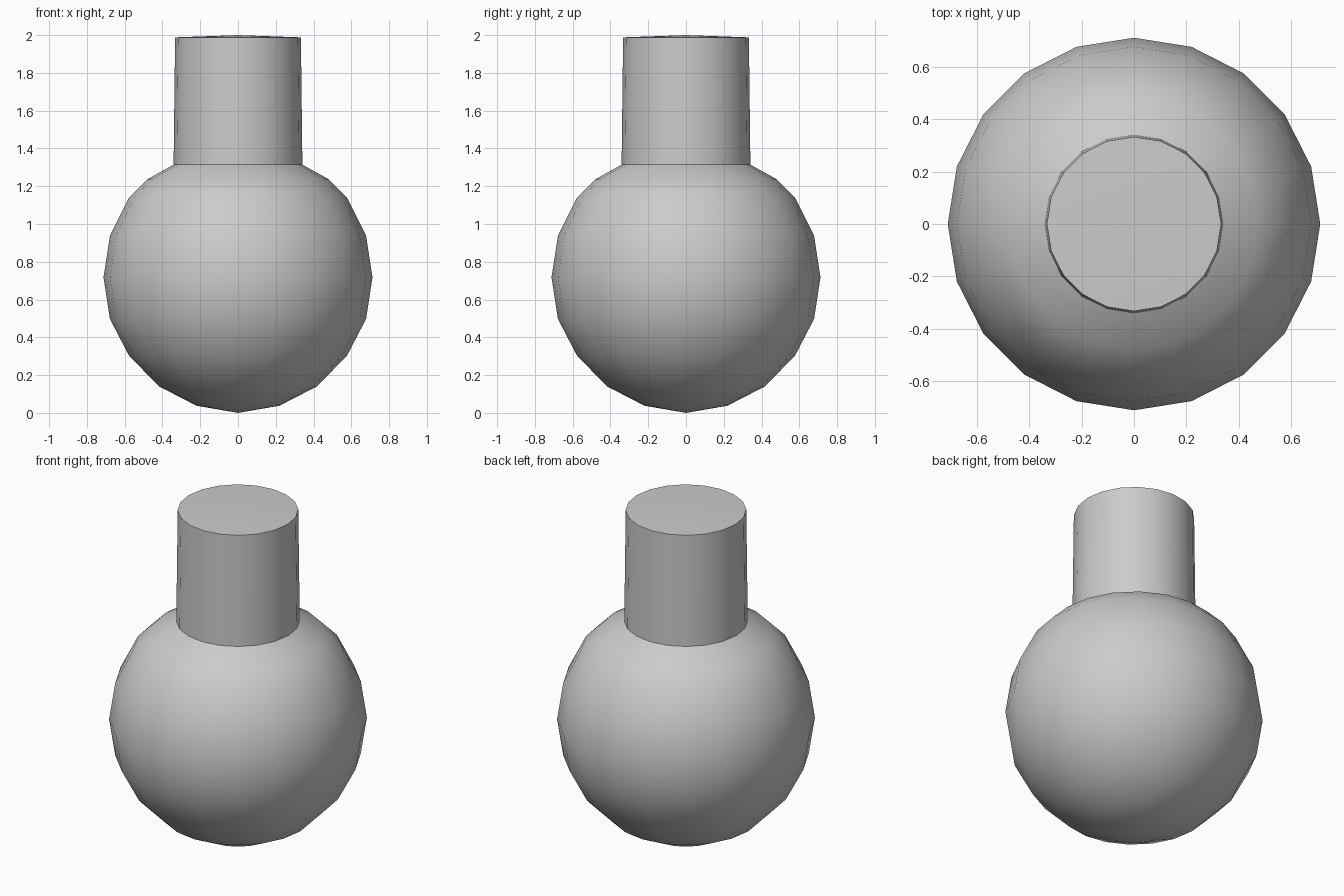
import bpy, bmesh, math

if "Cube" in bpy.data.objects:
    bpy.data.objects.remove(bpy.data.objects["Cube"])

SIDES = 20

# Half outline (radius, height): round body, then slightly tapered neck with a low domed cap
PROFILE = [(0, 0), (0.22, 0.038), (0.418, 0.14), (0.577, 0.303), (0.678, 0.497),
           (0.712, 0.718), (0.678, 0.938), (0.577, 1.14), (0.48, 1.237),
           (0.341, 1.314), (0.333, 1.988), (0, 2.0)]


def lathe(name, profile):
    bm = bmesh.new()
    verts = [bm.verts.new((r, 0, z)) for r, z in profile]
    edges = [bm.edges.new(pair) for pair in zip(verts, verts[1:])]
    bmesh.ops.spin(bm, geom=verts + edges, cent=(0, 0, 0), axis=(0, 0, 1),
                   angle=math.tau, steps=SIDES, use_merge=False)
    bmesh.ops.remove_doubles(bm, verts=bm.verts, dist=0.0005)
    bmesh.ops.recalc_face_normals(bm, faces=bm.faces)
    mesh = bpy.data.meshes.new(name)
    bm.to_mesh(mesh)
    bm.free()
    obj = bpy.data.objects.new(name, mesh)
    bpy.context.collection.objects.link(obj)
    bpy.ops.object.select_all(action='DESELECT')
    obj.select_set(True)
    bpy.context.view_layer.objects.active = obj
    bpy.ops.object.shade_smooth_by_angle(angle=math.radians(35))
    return obj


# Round flask with neck
lathe("round_flask", PROFILE)
